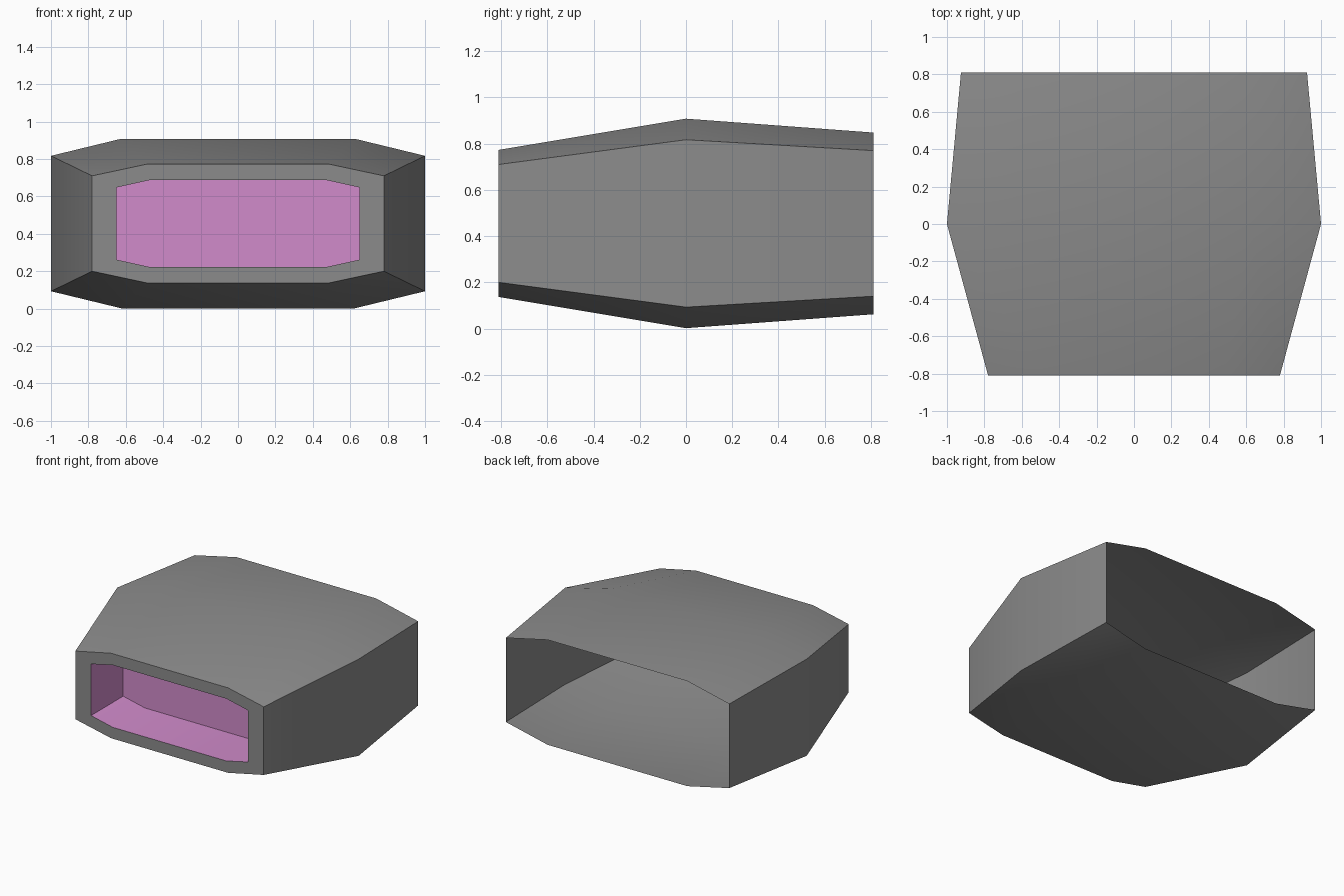
import bpy, bmesh, math

cube = bpy.data.objects.get("Cube")
if cube:
    bpy.data.objects.remove(cube, do_unlink=True)

MID_Z = 0.455


def material(name, rgb):
    m = bpy.data.materials.new(name)
    m.use_nodes = True
    m.diffuse_color = (*rgb, 1)
    m.node_tree.nodes["Principled BSDF"].inputs["Base Color"].default_value = (*rgb, 1)
    return m


def section(y, side_x, side_h, flat_x, flat_h):
    """Chamfered oblong, counter-clockwise from the front; heights are half-heights."""
    right = [(flat_x, -flat_h), (side_x, -side_h), (side_x, side_h), (flat_x, flat_h)]
    ring = right + [(-x, z) for x, z in reversed(right)]
    return [(x, y, MID_Z + z) for x, z in ring]


def loft(name, sections, mat, cap=False):
    """Skin a chain of sections, front to back, with an optional first cap."""
    bm = bmesh.new()
    rings = [[bm.verts.new(p) for p in s] for s in sections]
    for a, b in zip(rings, rings[1:]):
        n = len(a)
        for i in range(n):
            j = (i + 1) % n
            bm.faces.new((a[i], b[i], b[j], a[j]))
    if cap:
        bm.faces.new(rings[0])
    mesh = bpy.data.meshes.new(name)
    bm.to_mesh(mesh)
    bm.free()
    mesh.materials.append(mat)
    obj = bpy.data.objects.new(name, mesh)
    bpy.context.collection.objects.link(obj)
    bpy.ops.object.select_all(action='DESELECT')
    obj.select_set(True)
    bpy.context.view_layer.objects.active = obj
    bpy.ops.object.shade_smooth_by_angle(angle=math.radians(30))
    return obj


grey = material("grey", (0.26, 0.26, 0.26))
pink = material("pink", (0.64, 0.26, 0.6))

mouth = (0.65, 0.193, 0.47, 0.233)
front_y, back_y, recess_y = -0.81, 0.81, -0.43

# Thin outer shell with its front rim, open at the back
loft("shell", [
    section(front_y, *mouth),
    section(front_y, 0.78, 0.255, 0.485, 0.318),
    section(0, 1.0, 0.362, 0.625, 0.453),
    section(back_y, 0.925, 0.315, 0.578, 0.393),
], grey)

# Straight pocket in the front, closed by a flat wall
loft("front_recess", [section(recess_y, *mouth), section(front_y, *mouth)], pink, cap=True)
